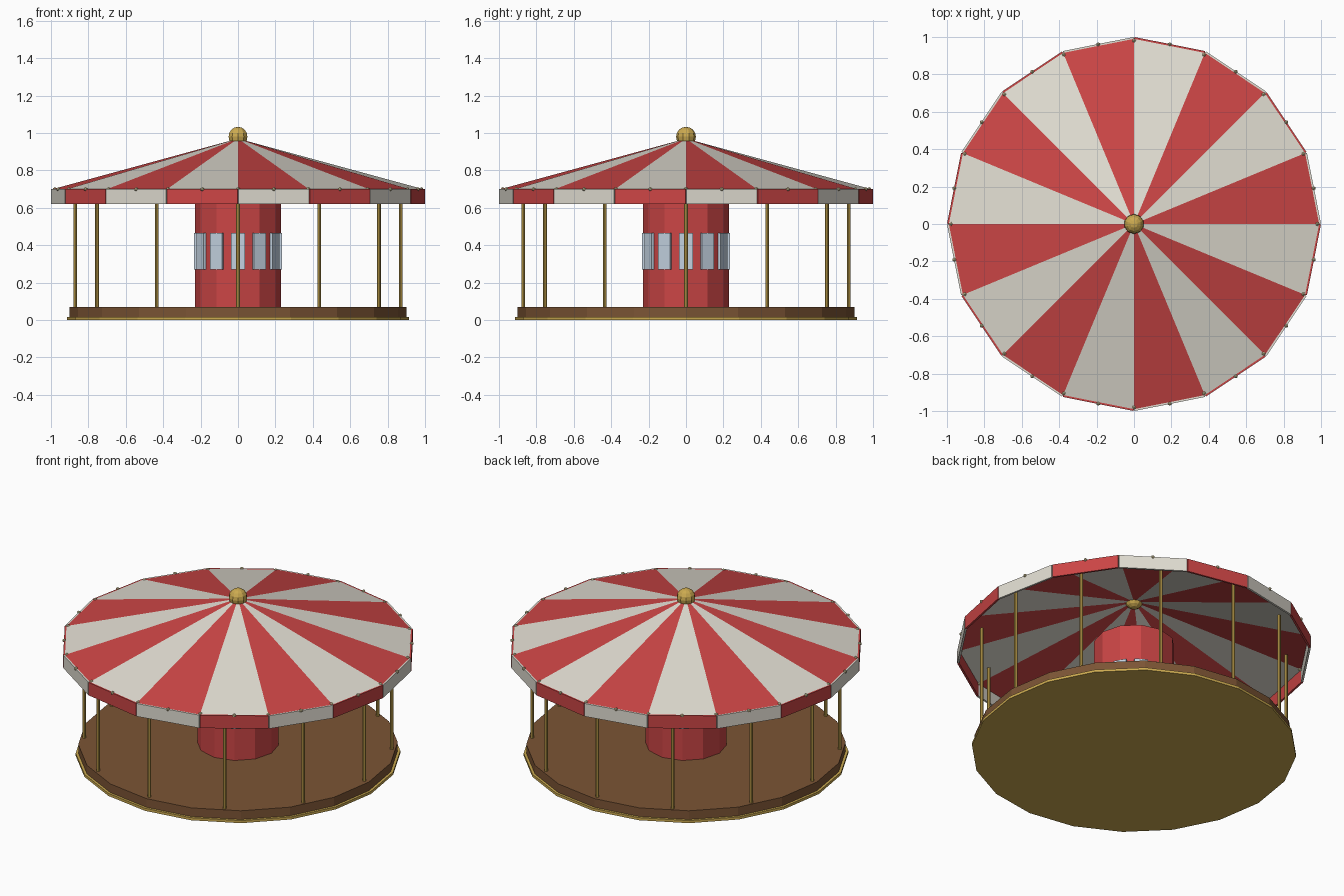
import bpy, bmesh
from math import sin, cos, pi, tau
from mathutils import Matrix

if "Cube" in bpy.data.objects:
    bpy.data.objects.remove(bpy.data.objects["Cube"])


def material(name, rgb):
    m = bpy.data.materials.new(name)
    m.diffuse_color = (*rgb, 1)
    m.use_nodes = True
    m.node_tree.nodes["Principled BSDF"].inputs["Base Color"].default_value = m.diffuse_color
    return m


red = material("red", (0.6, 0.06, 0.06))
cream = material("cream", (0.75, 0.72, 0.64))
gold = material("gold", (0.6, 0.4, 0.08))
brown = material("brown", (0.2, 0.09, 0.035))
mirror = material("mirror_glass", (0.55, 0.65, 0.75))
bulb_mat = material("bulb", (0.8, 0.7, 0.4))


def finish(name, bm, *mats):
    me = bpy.data.meshes.new(name)
    bm.to_mesh(me)
    bm.free()
    for m in mats:
        me.materials.append(m)
    ob = bpy.data.objects.new(name, me)
    bpy.context.collection.objects.link(ob)
    return ob


def add_prism(bm, r, z0, z1, sides, x=0, y=0):
    # upright prism with a vertex on the +x axis
    rings = [[bm.verts.new((x + r * cos(tau * i / sides), y + r * sin(tau * i / sides), z))
              for i in range(sides)] for z in (z0, z1)]
    low, high = rings
    for i in range(sides):
        j = (i + 1) % sides
        bm.faces.new((low[i], low[j], high[j], high[i]))
    bm.faces.new(low[::-1])
    bm.faces.new(high)


def prism(name, mat, *args):
    bm = bmesh.new()
    add_prism(bm, *args)
    return finish(name, bm, mat)


def add_panel(bm, angle, r, z, size, mat_index=0):
    # box facing outward at the given angle; size = thickness, width, height
    mx = (Matrix.Rotation(angle, 4, 'Z') @ Matrix.Translation((r, 0, z))
          @ Matrix.Diagonal((*size, 1)))
    verts = bmesh.ops.create_cube(bm, size=1, matrix=mx)["verts"]
    for f in {f for v in verts for f in v.link_faces}:
        f.material_index = mat_index


# Platform and its gold base trim
prism("base_trim", gold, 0.915, 0.0, 0.016, 20)
prism("platform", brown, 0.90, 0.012, 0.07, 20)

# Centre drum
prism("centre_drum", red, 0.23, 0.065, 0.69, 12)

# Mirrors around the drum
bm = bmesh.new()
for i in range(12):
    add_panel(bm, tau * i / 12, 0.228, 0.367, (0.016, 0.075, 0.195))
finish("drum_mirrors", bm, mirror)

# Brass posts
bm = bmesh.new()
for i in range(12):
    a = tau * i / 12
    add_prism(bm, 0.01, 0.065, 0.71, 8, 0.87 * cos(a), 0.87 * sin(a))
finish("posts", bm, gold)

# Striped canopy cone
bm = bmesh.new()
apex = bm.verts.new((0, 0, 0.97))
rim = [bm.verts.new((0.99 * cos(tau * i / 16), 0.99 * sin(tau * i / 16), 0.70)) for i in range(16)]
for i in range(16):
    bm.faces.new((rim[i], rim[(i + 1) % 16], apex)).material_index = i % 2
finish("canopy", bm, red, cream)

# Valance panels, striped opposite to the canopy
bm = bmesh.new()
for i in range(16):
    add_panel(bm, tau * (i + 0.5) / 16, 0.975, 0.66, (0.012, 0.385, 0.08), 1 - i % 2)
finish("valance", bm, red, cream)

# Rim bulbs
bm = bmesh.new()
for i in range(32):
    a = tau * i / 32
    bmesh.ops.create_icosphere(bm, subdivisions=1, radius=0.011,
                               matrix=Matrix.Translation((0.98 * cos(a), 0.98 * sin(a), 0.70)))
finish("rim_bulbs", bm, bulb_mat)

# Gold finial ball
bm = bmesh.new()
bmesh.ops.create_uvsphere(bm, u_segments=10, v_segments=8, radius=0.053,
                          matrix=Matrix.Translation((0, 0, 0.98)))
finish("finial_ball", bm, gold)
